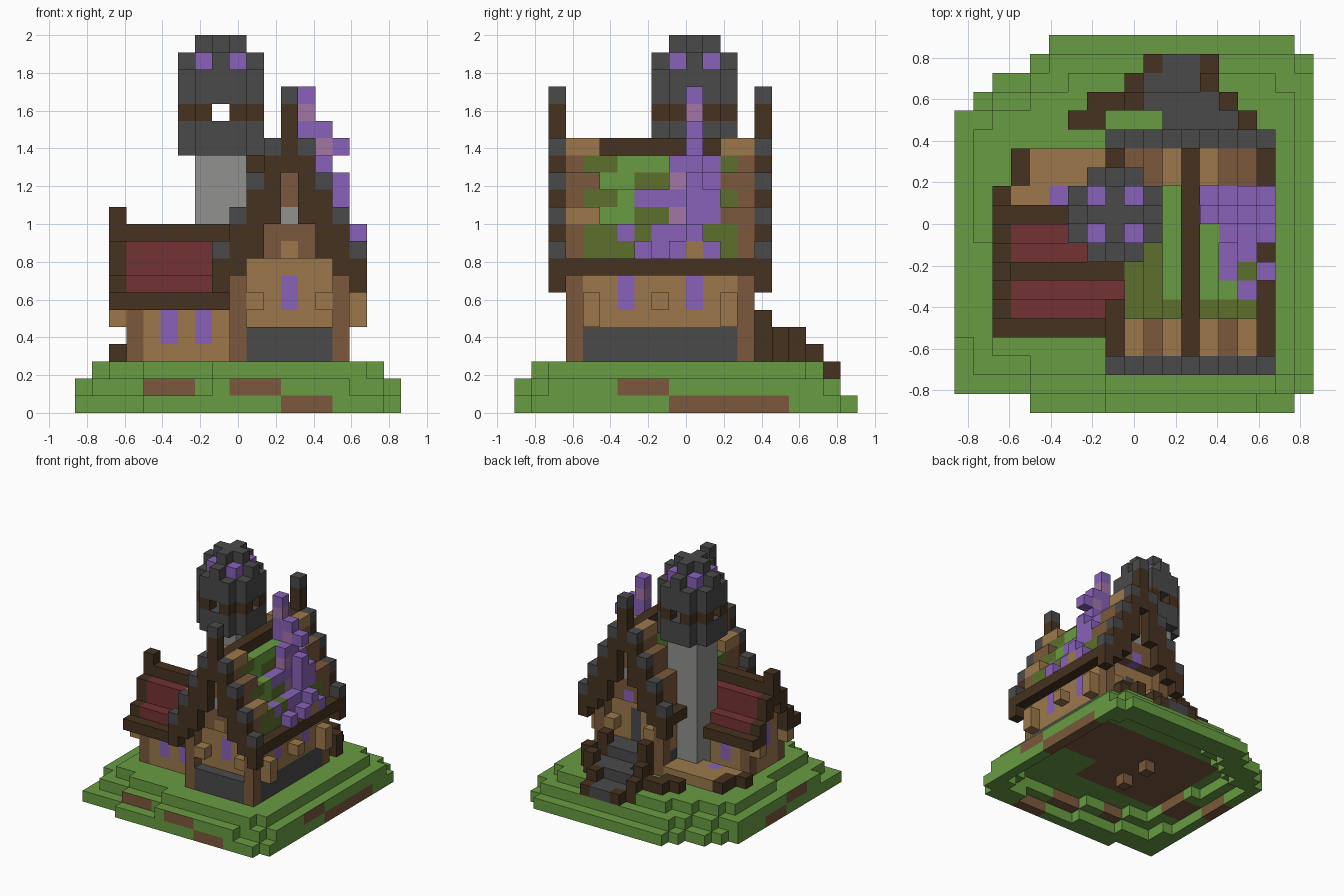
import bpy

if "Cube" in bpy.data.objects:
    bpy.data.objects.remove(bpy.data.objects["Cube"], do_unlink=True)

UNIT = 2 / 22
PALETTE = {
    "grass": "689C42", "moss": "5D702C", "tan": "9C794B", "plank": "7B593C",
    "timber": "463220", "slate": "4A4A4A", "stone": "91918F", "violet": "8962B9",
    "lilac": "A275A5", "red_tile": "743233",
}


def linear(code):
    """Turn a hex colour into linear values."""
    out = []
    for k in range(0, 6, 2):
        c = int(code[k:k + 2], 16) / 255
        out.append(c / 12.92 if c < 0.04 else ((c + 0.055) / 1.055) ** 2.4)
    return (*out, 1)


materials = {}
for label, code in PALETTE.items():
    mat = bpy.data.materials.new(label)
    mat.use_nodes = True
    mat.diffuse_color = linear(code)
    mat.node_tree.nodes["Principled BSDF"].inputs["Base Color"].default_value = linear(code)
    materials[label] = mat

cells = {}


def put(part, color, x, y, z):
    cells[x, y, z] = (part, color)


def span(value):
    """Inclusive range from a pair or a single number."""
    return range(value[0], value[1] + 1) if isinstance(value, tuple) else (value,)


def fill(part, color, xs, ys, zs):
    for x in span(xs):
        for y in span(ys):
            for z in span(zs):
                put(part, color, x, y, z)


def outline(*rows):
    """Footprint from (first y, last y, first x, last x) rows."""
    return {(x, y) for a, b, c, d in rows for y in span((a, b)) for x in span((c, d))}


# Stepped hill: two hollow rings below a full lawn
lower = outline((0, 0, 4, 17), (1, 15, 0, 18), (16, 16, 1, 18), (17, 17, 2, 18),
                (18, 18, 4, 18), (19, 19, 5, 17))
middle = outline((0, 0, 8, 15), (1, 1, 4, 17), (2, 3, 1, 18), (4, 15, 0, 18),
                 (16, 16, 2, 18), (17, 17, 4, 18), (18, 18, 5, 17))
lawn = outline((1, 1, 8, 16), (2, 2, 4, 17), (3, 8, 2, 17), (9, 14, 1, 17),
               (15, 15, 2, 17), (16, 16, 4, 17), (17, 17, 6, 16))


def ring(part, shape, above, z, front_soil, side_soil):
    for x, y in shape:
        near = [(x + a, y + b) for a in (-1, 0, 1) for b in (-1, 0, 1)]
        if all(n in shape and n in above for n in near):
            continue
        soil = (y < 3 and x in front_soil) or (x > 15 and y in side_soil) or \
               (x < 3 and y in side_soil[:3])
        put(part, "plank" if soil else "grass", x, y, z)


ring("lower_hill", lower, middle, 0, [12, 13, 14], list(range(9, 16)))
ring("middle_hill", middle, lawn, 1, [4, 5, 6, 9, 10, 11], [6, 7, 8])
for x, y in lawn:
    put("lawn", "grass", x, y, 2)
fill("lawn", "plank", (9, 15), (8, 13), 2)
fill("lawn", "plank", (3, 11), (5, 13), 2)
for y in (7, 10):
    put("hanging_soil", "plank", 8, y, 1)

# Terrace behind the wing
fill("terrace", "tan", (3, 8), (11, 13), 3)
fill("terrace_edge", "timber", 3, (12, 13), 3)
put("terrace_edge", "timber", 2, 11, 3)
put("terrace_flower", "violet", 5, 11, 3)

# Back stairs with stepped railings
for y, left, right, top in ((14, 11, 13, 5), (15, 11, 14, 4), (16, 10, 13, 4),
                            (17, 10, 12, 3), (18, 11, 12, 2)):
    low = 3 if y < 17 else 2
    fill("stairs", "slate", (left, right), y, (low, max(low, top - 1)))
    for x in (left - 1, right + 1):
        if (x, y) != (10, 15):
            fill("stair_railing", "timber", x, y, (low, top))
fill("stair_railing", "timber", (7, 8), 16, 3)
fill("stair_railing", "timber", (6, 7), 15, 3)

MID = 12


def gable_color(d, z):
    if d == 3:
        return "plank"
    if z < 5:
        return "slate"
    return "tan" if z < 9 + (d == 0) else "plank"


# Main hall gable walls, with the plaster set back behind the posts
for y, inner in ((3, 4), (13, 12)):
    for x in range(9, 16):
        d = abs(x - MID)
        for z in range(3, 15 - 2 * max(d, 1) + (d == 0)):
            plaster = d < 3 and 4 < z < 9
            put("hall_gable_wall", gable_color(d, z), x, inner if plaster else y, z)
    put("gable_ornament", "stone", MID, y, 11)
    for x in (10, 14):
        put("gable_bracket", "tan", x, y, 6)
fill("hall_front_window", "violet", MID, 4, (6, 7))
fill("hall_door", "slate", MID, 12, (5, 7))
put("hall_back_window", "violet", MID, 13, 9)

# Main hall side walls
for x in (9, 15):
    fill("hall_side_wall", "slate", x, (4, 12), (3, 4))
    fill("hall_side_wall", "tan", x, (4, 12), (5, 8))
    for y in (6, 10):
        fill("hall_side_window", "violet", x, y, (6, 7))

# Brackets under the eaves
for y, low in ((4, 5), (8, 6), (12, 5)):
    fill("eave_bracket", "tan", 16, y, (low, 6))


# Main roof: mossy middle and thatched ends, two blocks per step
def thatch(side, d, y, k, top):
    if y < 5 or y > 11:
        if k == top:
            return "plank" if d == 2 or (d == 3 and y > 11) else "tan"
        return "plank" if y in (3, 13) or side < 0 else "moss"
    if side < 0:
        return "moss" if d > 1 or y < 6 else "grass"
    if k < 11:
        return "moss"
    return "grass" if (y > 5 if k % 2 == 0 else y < 7) else "moss"


for side in (-1, 1):
    for d in (1, 2, 3):
        x, z = MID + side * d, 15 - 2 * d
        for y in range(3, 14):
            top = z + (2 if y < 5 or y > 11 else 1)
            for k in range(z, top + 1):
                put("hall_roof", thatch(side, d, y, k, top), x, y, k)
    fill("hall_eave", "timber", MID + side * 4, (3, 13), 8)
fill("hall_ridge", "timber", MID, (3, 13), (14, 15))
put("tower_brace", "timber", 10, 10, 14)

# Gable frames with slate caps
for y in (2, 14):
    for x in range(8, 17):
        d = abs(x - MID)
        top = 17 - 2 * d if d else 18
        bottom = (14, 11, 9, 8, 7)[d]
        fill("gable_frame", "timber", x, y, (bottom, top - 1))
        put("gable_frame", "slate", x, y, top)

# Flowering vine on the roof: (x, y, bottom, top)
for x, y, low, high in ((13, 10, 14, 18), (14, 10, 12, 16), (15, 10, 10, 13), (15, 10, 15, 15),
                        (16, 10, 10, 10), (13, 11, 14, 14), (14, 11, 12, 13), (15, 11, 11, 12),
                        (16, 11, 9, 9), (14, 9, 12, 14), (15, 9, 9, 10), (16, 9, 9, 9),
                        (14, 8, 12, 12), (15, 8, 9, 10), (14, 7, 12, 12), (15, 7, 9, 9),
                        (16, 7, 9, 9), (15, 6, 10, 10)):
    fill("vine", "violet", x, y, (low, high))
for spot in ((13, 10, 17), (14, 10, 15), (14, 9, 13), (14, 9, 11)):
    put("vine", "lilac", *spot)
put("vine_pot", "tan", 16, 10, 9)

# Side wing walls and windows
for y in (5, 9):
    fill("wing_wall", "tan", (3, 8), y, (3, 6))
    fill("wing_post", "plank", 3, y, (3, 6))
    put("wing_bracket", "tan", 2, y, 5)
    for x in (5, 7):
        fill("wing_window", "violet", x, y, (4, 5))
fill("wing_wall", "tan", 3, (6, 8), (3, 8))
fill("wing_window", "violet", 3, 7, (5, 6))

# Side wing roof, mirrored about its ridge
for side in (-1, 1):
    fill("wing_eave", "timber", (2, 8), 7 + 3 * side, 6)
    fill("wing_roof", "red_tile", (3, 8), 7 + 2 * side, 7)
    fill("wing_roof", "red_tile", (3, 8), 7 + side, (8, 9))
    fill("wing_frame", "timber", 2, 7 + 2 * side, (6, 7))
    fill("wing_frame", "timber", 2, 7 + side, (8, 9))
fill("wing_ridge", "timber", (2, 8), 7, 10)
fill("wing_frame", "timber", 2, 7, (9, 11))

# Tower shaft and round head
fill("tower_shaft", "stone", (7, 9), (9, 11), (3, 14))
for x in range(6, 11):
    for y in range(8, 13):
        a, b = abs(x - 8), abs(y - 10)
        if a + b == 4:
            continue
        for z in range(15, 20):
            if z != 17:
                put("tower_head", "slate", x, y, z)
            elif a + b == 3:
                put("tower_window_band", "timber", x, y, z)
        if a == 0 or b == 0:
            put("tower_crown", "slate", x, y, 20)
            if a + b < 2:
                put("tower_crown", "slate", x, y, 21)
        elif a == b:
            put("tower_flower", "violet", x, y, 20)

# Turn the blocks into one mesh per part, keeping only exposed faces
CORNERS = [(0, 0), (1, 0), (1, 1), (0, 1)]
parts = {}
for cell, (part, color) in cells.items():
    parts.setdefault(part, []).append((cell, color))

for part, blocks in parts.items():
    index, faces, colors = {}, [], []
    used = sorted({color for _, color in blocks})
    for cell, color in blocks:
        for axis in range(3):
            for step in (0, 1):
                beside = list(cell)
                beside[axis] += 2 * step - 1
                if tuple(beside) in cells:
                    continue
                face = []
                for u, v in CORNERS if step else CORNERS[::-1]:
                    p = list(cell)
                    p[axis] += step
                    p[(axis + 1) % 3] += u
                    p[(axis + 2) % 3] += v
                    face.append(index.setdefault(tuple(p), len(index)))
                faces.append(face)
                # Soil banks are grassed on top
                grassed = part.endswith("hill") and axis == 2 and step
                colors.append(used.index("grass" if grassed else color))
    mesh = bpy.data.meshes.new(part)
    mesh.from_pydata([((x - 9.5) * UNIT, (y - 10) * UNIT, z * UNIT) for x, y, z in index], [], faces)
    for color in used:
        mesh.materials.append(materials[color])
    for polygon, slot in zip(mesh.polygons, colors):
        polygon.material_index = slot
    bpy.context.collection.objects.link(bpy.data.objects.new(part, mesh))
